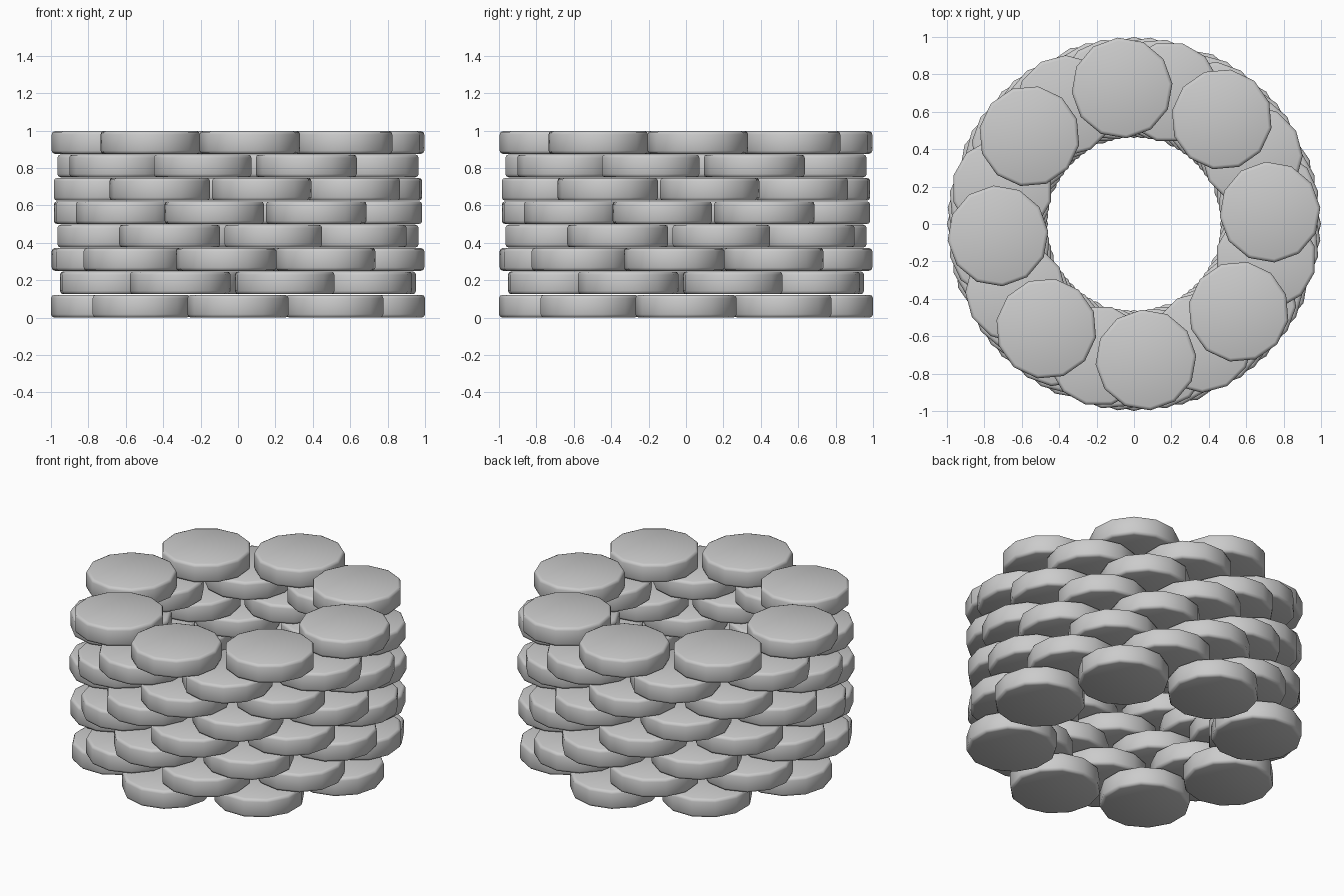
import bpy, bmesh, math
from mathutils import Matrix

if "Cube" in bpy.data.objects:
    bpy.data.objects.remove(bpy.data.objects["Cube"])

ROWS, PER_ROW, SIDES = 8, 8, 12
RING_R, DISC_R, THICK, PITCH = 0.73, 0.27, 0.122, 0.125
TWIST = math.radians(20)


def rounded_disc(bm, matrix):
    """Twelve-sided disc with softened rims."""
    disc = bmesh.new()
    bmesh.ops.create_cone(disc, cap_ends=True, segments=SIDES,
                          radius1=DISC_R, radius2=DISC_R, depth=THICK,
                          matrix=Matrix.Rotation(0, 4, 'Z'))
    rims = [e for e in disc.edges
            if abs(e.verts[0].co.z - e.verts[1].co.z) < 1e-5]
    bmesh.ops.bevel(disc, geom=rims, offset=0.018, segments=2,
                    profile=0.5, affect='EDGES')
    disc.transform(matrix)
    tmp = bpy.data.meshes.new("tmp")
    disc.to_mesh(tmp)
    disc.free()
    bm.from_mesh(tmp)
    bpy.data.meshes.remove(tmp)


# Stacked rings of discs, each ring twisted 20 degrees past the one below
for row in range(ROWS):
    bm = bmesh.new()
    for i in range(PER_ROW):
        turn = Matrix.Rotation(row * TWIST + i * math.tau / PER_ROW, 4, 'Z')
        z = THICK / 2 + row * PITCH
        rounded_disc(bm, turn @ Matrix.Translation((RING_R, 0, z)))
    for f in bm.faces:
        f.smooth = True
    mesh = bpy.data.meshes.new(f"disc_ring_{row + 1}")
    bm.to_mesh(mesh)
    bm.free()
    ob = bpy.data.objects.new(f"disc_ring_{row + 1}", mesh)
    bpy.context.collection.objects.link(ob)
